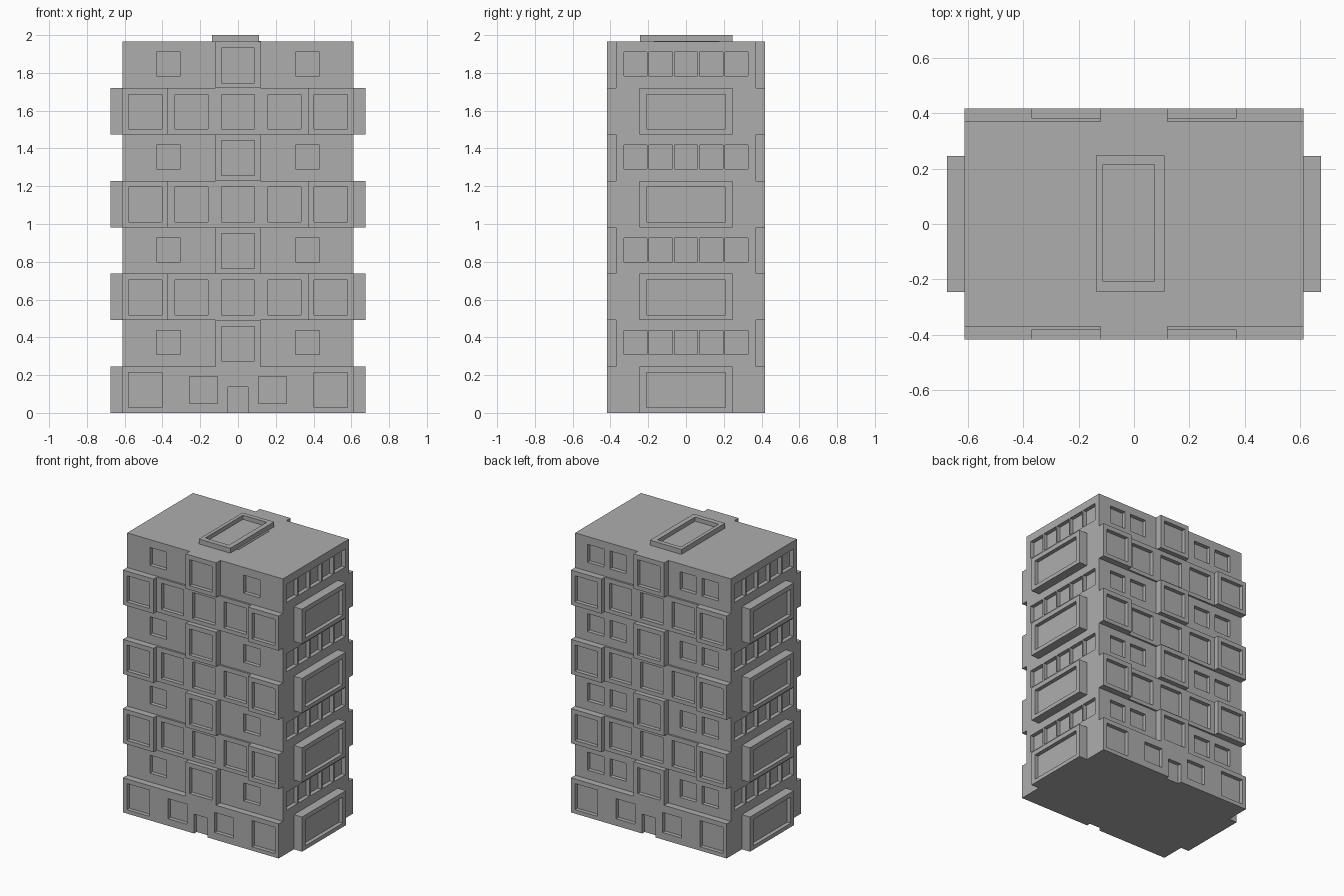
import bpy, bmesh
from mathutils import Matrix, Vector

if "Cube" in bpy.data.objects:
    bpy.data.objects.remove(bpy.data.objects["Cube"], do_unlink=True)

# One plain grey for the whole building
grey = bpy.data.materials.new("plain_grey")
grey.use_nodes = True
COLOUR = (0.42, 0.42, 0.42, 1)
grey.diffuse_color = COLOUR
grey.node_tree.nodes["Principled BSDF"].inputs["Base Color"].default_value = COLOUR

STOREY = 1.965 / 8
FRONT = 0.417          # outermost front and back wall
RECESS = 0.37          # set-back wall on the even storeys
MIDDLE = 0.383         # middle wall on the odd storeys
SIDE, BAY = 0.611, 0.675
DEPTH = 0.028          # window reveal


def add_object(name, bm):
    bmesh.ops.recalc_face_normals(bm, faces=bm.faces)
    mesh = bpy.data.meshes.new(name)
    bm.to_mesh(mesh)
    bm.free()
    mesh.materials.append(grey)
    obj = bpy.data.objects.new(name, mesh)
    bpy.context.collection.objects.link(obj)
    return obj


def add_box(bm, lo, hi):
    lo, hi = Vector(lo), Vector(hi)
    matrix = Matrix.Translation((lo + hi) / 2) @ Matrix.Diagonal((*(hi - lo), 1))
    bmesh.ops.create_cube(bm, size=1, matrix=matrix)


def extrude_plan(quarter, z, height):
    """Mirror a quarter outline into a full plan and extrude it upward."""
    half = quarter + [(-x, y) for x, y in reversed(quarter)]
    plan = half + [(-x, -y) for x, y in half]
    bm = bmesh.new()
    face = bm.faces.new([bm.verts.new((x, y, z)) for x, y in plan])
    top = bmesh.ops.extrude_face_region(bm, geom=[face])["geom"]
    bmesh.ops.translate(bm, vec=(0, 0, height),
                        verts=[v for v in top if isinstance(v, bmesh.types.BMVert)])
    return bm


def cut(obj, cutter_bm):
    cutter = add_object("window_cutter", cutter_bm)
    cutter.hide_render = True
    mod = obj.modifiers.new("openings", 'BOOLEAN')
    mod.operation, mod.solver, mod.object = 'DIFFERENCE', 'EXACT', cutter
    bpy.context.view_layer.objects.active = obj
    bpy.ops.object.modifier_apply(modifier=mod.name)
    bpy.data.objects.remove(cutter, do_unlink=True)


def wall_opening(bm, facing, wall, x, width, z0, z1):
    """Opening in the front (-1) or back (1) wall."""
    ys = sorted((facing * (wall - DEPTH), facing * (wall + 0.05)))
    add_box(bm, (x - width / 2, ys[0], z0), (x + width / 2, ys[1], z1))


def side_opening(bm, facing, wall, y, width, z0, z1):
    """Opening in the left (1) or right (-1) wall."""
    xs = sorted((facing * (wall - DEPTH), facing * (wall + 0.05)))
    add_box(bm, (xs[0], y - width / 2, z0), (xs[1], y + width / 2, z1))


bay_outline = [(BAY, 0.246), (SIDE, 0.246), (SIDE, FRONT)]
ground_plan = bay_outline
odd_plan = bay_outline + [(0.37, FRONT), (0.37, MIDDLE)]
even_plan = [(SIDE, RECESS), (0.12, RECESS), (0.12, FRONT)]

for i in range(8):
    z = i * STOREY
    low, high = z + 0.028, z + 0.213          # large windows
    small_low, small_high = z + 0.063, z + 0.19
    openings = bmesh.new()

    if i % 2 == 0:
        # Storeys with side bays and projecting corners
        plan = ground_plan if i == 0 else odd_plan
        for facing in (-1, 1):
            side_opening(openings, facing, BAY, 0, 0.42, low, high)
            for x in (-0.492, 0.492):
                wall_opening(openings, facing, FRONT, x, 0.177, low, high)
            if i == 0:
                for x in (-0.183, 0.183):
                    wall_opening(openings, facing, FRONT, x, 0.148, 0.05, 0.192)
                wall_opening(openings, facing, FRONT, 0, 0.105, -0.05, 0.137)
            else:
                for x in (-0.246, 0, 0.246):
                    wall_opening(openings, facing, MIDDLE, x, 0.175, low, high)
    else:
        # Set-back storeys with a central bay and a row of side windows
        plan = even_plan
        for facing, columns in ((-1, (0.368,)), (1, (0.275, 0.45))):
            wall_opening(openings, facing, FRONT, 0, 0.175, low, high)
            for x in columns:
                for s in (-1, 1):
                    wall_opening(openings, facing, RECESS, s * x, 0.128,
                                 small_low, small_high)
            for k in range(-2, 3):
                side_opening(openings, facing, SIDE, k * 0.134, 0.123,
                             small_low, small_high)

    name = "ground_storey" if i == 0 else f"storey_{i + 1}"
    storey = add_object(name, extrude_plan(plan, z, STOREY))
    cut(storey, openings)

# Roof curb around a sunken skylight
ROOF = 8 * STOREY
bm = bmesh.new()
add_box(bm, (-0.137, -0.243, ROOF), (0.11, 0.247, 2))
curb = add_object("roof_curb", bm)
hole = bmesh.new()
add_box(hole, (-0.112, -0.207, ROOF + 0.006), (0.074, 0.215, 2.1))
cut(curb, hole)

# Thin strip beside the curb
bm = bmesh.new()
add_box(bm, (0.11, -0.17, ROOF), (0.123, 0.177, ROOF + 0.003))
add_object("roof_strip", bm)
